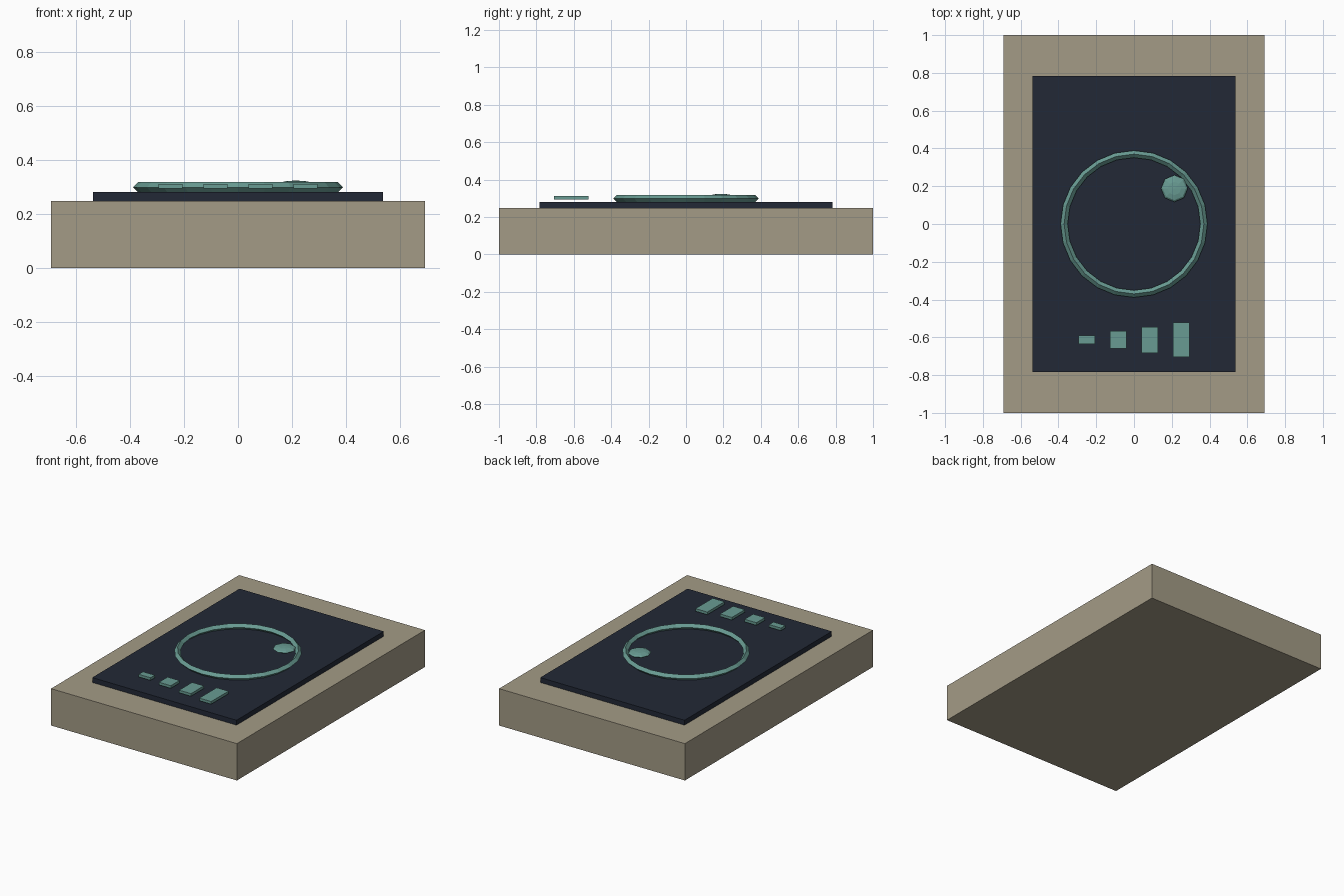
import bpy, math

if "Cube" in bpy.data.objects:
    bpy.data.objects.remove(bpy.data.objects["Cube"])


def material(name, rgb):
    m = bpy.data.materials.new(name)
    m.diffuse_color = (*rgb, 1)
    m.use_nodes = True
    m.node_tree.nodes["Principled BSDF"].inputs["Base Color"].default_value = m.diffuse_color
    return m


stone = material("warm_stone", (0.37, 0.33, 0.24))
glass = material("dark_glass", (0.016, 0.022, 0.037))
teal = material("teal", (0.14, 0.33, 0.29))


def finish(name, mat):
    ob = bpy.context.object
    ob.name = name
    ob.data.materials.append(mat)
    return ob


def box(name, x, y, z0, z1, sx, sy, mat):
    bpy.ops.mesh.primitive_cube_add(size=1, location=(x, y, (z0 + z1) / 2))
    bpy.context.object.scale = (sx, sy, z1 - z0)
    return finish(name, mat)


# Slab body and raised display panel
box("body", 0, 0, 0, 0.248, 1.384, 2.0, stone)
box("display_panel", 0, 0, 0.245, 0.281, 1.074, 1.566, glass)

# Dial ring: 24 segments with a diamond cross-section
bpy.ops.mesh.primitive_torus_add(major_segments=24, minor_segments=4,
                                 major_radius=0.37, minor_radius=0.019,
                                 location=(0, 0, 0.299))
finish("dial_ring", teal)

# Flattened marker dot inside the ring
bpy.ops.mesh.primitive_uv_sphere_add(segments=8, ring_count=6, radius=1,
                                     location=(0.214, 0.188, 0.308))
bpy.context.object.scale = (0.071, 0.071, 0.016)
finish("dial_marker", teal)

# Four level bars of growing length
for i in range(4):
    box(f"level_bar_{i + 1}", -0.25 + i * 0.1667, -0.613, 0.294, 0.312,
        0.088, 0.046 * (i + 1), teal)
